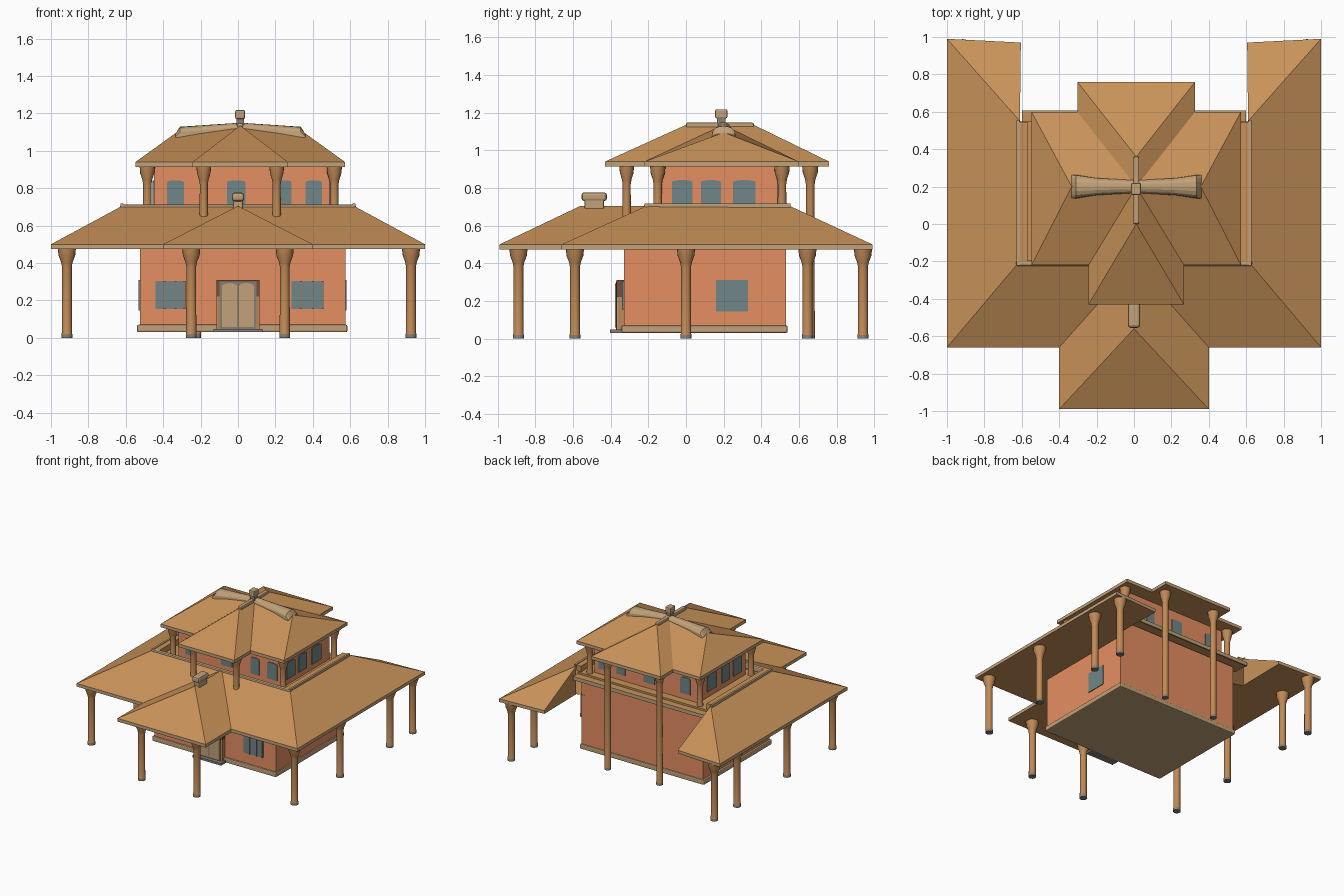
import bpy, bmesh, math
from mathutils import Vector

if "Cube" in bpy.data.objects:
    bpy.data.objects.remove(bpy.data.objects["Cube"])


def material(name, rgb):
    m = bpy.data.materials.new(name)
    m.diffuse_color = (*rgb, 1)
    m.use_nodes = True
    m.node_tree.nodes["Principled BSDF"].inputs["Base Color"].default_value = m.diffuse_color
    return m


ROOF = material("roof_tan", (0.58, 0.29, 0.10))
WALL = material("wall_terracotta", (0.79, 0.275, 0.123))
TRIM = material("trim_beige", (0.54, 0.36, 0.19))
POST = material("post_brown", (0.53, 0.255, 0.095))
GLASS = material("glass_blue_grey", (0.16, 0.24, 0.245))
GREY = material("stone_grey", (0.24, 0.21, 0.175))
DARK = material("dark_wood", (0.18, 0.08, 0.045))


def make(name, bm, *mats):
    me = bpy.data.meshes.new(name)
    bm.to_mesh(me)
    bm.free()
    ob = bpy.data.objects.new(name, me)
    bpy.context.collection.objects.link(ob)
    for m in mats:
        me.materials.append(m)
    return ob


def box(name, x0, x1, y0, y1, z0, z1, mat, bevel=0.0):
    bm = bmesh.new()
    bmesh.ops.create_cube(bm, size=1)
    for v in bm.verts:
        v.co = Vector(((x0 + x1) / 2 + v.co.x * (x1 - x0),
                       (y0 + y1) / 2 + v.co.y * (y1 - y0),
                       (z0 + z1) / 2 + v.co.z * (z1 - z0)))
    ob = make(name, bm, mat)
    if bevel:
        mod = ob.modifiers.new("bevel", 'BEVEL')
        mod.width, mod.segments = bevel, 2


def roof(name, pts, faces, edge_count, inner, x_shift=0.0):
    """Right half of a hipped roof, mirrored, with beige eaves and a flat soffit."""
    bm = bmesh.new()
    vs = [bm.verts.new(p) for p in pts]
    zb = pts[0][2] - 0.026
    low = [bm.verts.new((p[0], p[1], zb)) for p in pts[:edge_count]]
    for f in faces:
        bm.faces.new([vs[i] for i in f])
    for i in range(edge_count - 1):
        f = bm.faces.new((vs[i], vs[i + 1], low[i + 1], low[i]))
        f.material_index = 1 if abs(pts[i][2] - pts[i + 1][2]) < 0.01 else 0
    bm.faces.new(low + [bm.verts.new((x, y, zb)) for x, y in inner])
    bmesh.ops.recalc_face_normals(bm, faces=bm.faces)
    bm.faces.ensure_lookup_table()
    if bm.faces[0].normal.z < 0:
        bmesh.ops.reverse_faces(bm, faces=bm.faces)
    ob = make(name, bm, ROOF, TRIM)
    ob.location.x = x_shift
    ob.modifiers.new("mirror", 'MIRROR').use_clip = True


def column(name, x, y, z0, z1, r=0.027, foot=True):
    """Round post with a flared capital and a grey foot."""
    h = z1 - z0
    cap = min(0.10, h * 0.4)
    prof = [(r * 1.08, 0), (r * 1.08, 0.02), (r, 0.026), (r * 0.97, h - cap),
            (r * 1.15, h - cap * 0.75), (r * 1.65, h - cap * 0.4), (r * 1.8, h)]
    n = 16
    bm = bmesh.new()
    rings = [[bm.verts.new((x + q * math.cos(2 * math.pi * i / n),
                            y + q * math.sin(2 * math.pi * i / n), z0 + z))
              for i in range(n)] for q, z in prof]
    for k in range(len(rings) - 1):
        for i in range(n):
            j = (i + 1) % n
            f = bm.faces.new((rings[k][i], rings[k][j], rings[k + 1][j], rings[k + 1][i]))
            f.material_index = 1 if k == 0 and foot else 0
            f.smooth = True
    base = bm.faces.new(rings[0][::-1])
    base.material_index = 1 if foot else 0
    bm.faces.new(rings[-1])
    make(name, bm, POST, GREY)


def plate(name, side, pos, u0, u1, z0, z1, mat, arch=0.0, t=0.006):
    """Thin panel on a wall; side is front, back, left or right."""
    outline = [(u0, z0), (u1, z0), (u1, z1 - arch)]
    if arch:
        for i in range(1, 6):
            a = math.pi * i / 6
            outline.append(((u0 + u1) / 2 + (u1 - u0) / 2 * math.cos(a),
                            z1 - arch + arch * math.sin(a)))
    outline.append((u0, z1 - arch))
    sign = -1 if side in ("front", "left") else 1
    bm = bmesh.new()
    rows = []
    for d in (0, t * sign):
        rows.append([bm.verts.new((u, pos + d, z) if side in ("front", "back")
                                  else (pos + d, u, z)) for u, z in outline])
    n = len(outline)
    for r in rows:
        bm.faces.new(r)
    for i in range(n):
        j = (i + 1) % n
        bm.faces.new((rows[0][i], rows[0][j], rows[1][j], rows[1][i]))
    bmesh.ops.recalc_face_normals(bm, faces=bm.faces)
    make(name, bm, mat)


# Lower storey, skirting and floor step
box("lower_walls", -0.525, 0.575, -0.33, 0.53, 0.035, 0.612, WALL)
box("wall_skirting", -0.54, 0.585, -0.343, 0.54, 0.03, 0.07, TRIM, 0.008)
box("door_step", -0.13, 0.13, -0.405, -0.33, 0.03, 0.047, GREY)

# Entrance: jambs, lintel and arched double doors in a grey frame
box("door_jambs", -0.115, 0.115, -0.365, -0.33, 0.045, 0.22, POST)
box("door_lintel", -0.115, 0.115, -0.368, -0.33, 0.22, 0.31, DARK)
plate("door_frame", "front", -0.367, -0.098, 0.098, 0.047, 0.302, GREY)
for i, (a, b) in enumerate(((-0.086, -0.005), (0.005, 0.086))):
    plate(f"door_leaf_{i}", "front", -0.373, a, b, 0.058, 0.293, TRIM, 0.02, 0.005)

# Lower windows with mullions
for i, (a, b) in enumerate(((-0.44, -0.28), (0.285, 0.46))):
    plate(f"lower_front_window_{i}", "front", -0.33, a, b, 0.155, 0.305, GLASS)
    for k in (0.3, 0.66, 0.95):
        u = a + (b - a) * k
        plate(f"window_bar_{i}_{k}", "front", -0.336, u - 0.006, u + 0.006, 0.155, 0.305, GREY, t=0.004)
for side, pos in (("right", 0.575), ("left", -0.525)):
    plate(f"lower_{side}_window", side, pos, 0.16, 0.33, 0.145, 0.31, GLASS)

# Upper storey
box("upper_walls", -0.45, 0.49, -0.13, 0.485, 0.61, 0.935, WALL)
for i, (a, b) in enumerate(((-0.38, -0.29), (-0.06, 0.04), (0.21, 0.285), (0.36, 0.45))):
    plate(f"upper_front_window_{i}", "front", -0.13, a, b, 0.705, 0.842, GLASS, 0.01)
    plate(f"upper_back_window_{i}", "back", 0.485, a, b, 0.705, 0.842, GLASS, 0.01)
for i, (a, b) in enumerate(((-0.075, 0.035), (0.08, 0.185), (0.25, 0.37))):
    plate(f"upper_right_window_{i}", "right", 0.49, a, b, 0.705, 0.842, GLASS, 0.01)
    plate(f"upper_left_window_{i}", "left", -0.45, a, b, 0.705, 0.842, GLASS, 0.01)

# Lower roof: wide hip with front porch and two rear wings
E, T = 0.50, 0.705
roof("lower_roof",
     [(0, -0.99, E), (0.4, -0.99, E), (0.4, -0.66, E), (1, -0.66, E), (1, 0.99, E),
      (0.605, 0.97, E), (0.61, 0.55, T), (0.62, -0.21, T), (0, -0.21, T), (0, -0.56, T)],
     [(0, 1, 9), (1, 2, 8, 9), (2, 3, 7, 8), (3, 4, 6, 7), (4, 5, 6)],
     7, [(0.51, 0.52), (0.51, -0.31), (0, -0.31)])

# Deck and beams around the upper storey
box("upper_deck", -0.6, 0.6, -0.21, 0.55, 0.635, 0.66, ROOF)
box("rear_ledge", -0.6, 0.6, 0.47, 0.60, 0.622, 0.645, ROOF)
box("rear_ledge_edge", -0.6, 0.6, 0.595, 0.608, 0.615, 0.645, TRIM)
for s in (-1, 1):
    box(f"side_beam_{s}", s * 0.592 - 0.023, s * 0.592 + 0.023, -0.205, 0.545, 0.665, 0.712, ROOF)
    box(f"side_edge_{s}", s * 0.62 - 0.008, s * 0.62 + 0.008, -0.22, 0.555, 0.68, 0.717, TRIM)
box("front_beam", -0.63, 0.63, -0.225, -0.195, 0.665, 0.713, TRIM, 0.01)

# Upper roof: cross-shaped hip
E = 0.94
roof("upper_roof",
     [(0, -0.43, E), (0.255, -0.43, E), (0.255, -0.22, E), (0.56, -0.22, E), (0.56, 0.6, E),
      (0.315, 0.6, E), (0.315, 0.76, E), (0, 0.76, E),
      (0, 0.0, 1.135), (0, 0.2, 1.135), (0.345, 0.2, 1.095), (0, 0.36, 1.135)],
     [(0, 1, 8), (1, 2, 9, 8), (2, 3, 10, 9), (3, 4, 10), (4, 5, 9, 10),
      (5, 6, 11, 9), (6, 7, 11)],
     8, [(0, 0.47), (0.45, 0.47), (0.45, -0.115), (0, -0.115)], 0.012)

# Flared ridge cap across the upper roof
bm = bmesh.new()
rings = []
for x, w in ((-0.335, 0.066), (-0.31, 0.065), (-0.2, 0.048), (0.012, 0.036),
             (0.22, 0.048), (0.335, 0.065), (0.36, 0.066)):
    top = 1.09 if x in (-0.335, 0.36) else 1.128 + 0.022 * (1 - abs(x - 0.012) / 0.33)
    low = 1.05 + 0.04 * (1 - abs(x - 0.012) / 0.36)
    rings.append([bm.verts.new((x, 0.2 + w * math.cos(math.pi * i / 8),
                                low + (top - low) * max(0, math.sin(math.pi * i / 8)) ** 0.5
                                if 0 < i < 8 else low))
                  for i in range(9)])
for a, b in zip(rings, rings[1:]):
    for i in range(9):
        j = (i + 1) % 9
        f = bm.faces.new((a[i], a[j], b[j], b[i]))
bm.faces.new(rings[0])
bm.faces.new(rings[-1])
bmesh.ops.recalc_face_normals(bm, faces=bm.faces)
make("ridge_cap", bm, TRIM)

# Ridge strip, finial and porch ridge block
box("cross_ridge_strip", -0.004, 0.028, 0.0, 0.36, 1.115, 1.147, TRIM, 0.008)
box("finial_stem", -0.008, 0.032, 0.165, 0.21, 1.13, 1.19, GREY)
box("finial_top", -0.015, 0.038, 0.155, 0.22, 1.17, 1.218, TRIM, 0.008)
box("porch_ridge_block", -0.027, 0.027, -0.54, -0.435, 0.68, 0.74, TRIM, 0.008)
box("porch_ridge_top", -0.033, 0.033, -0.555, -0.42, 0.73, 0.777, TRIM, 0.015)

# Columns: veranda sides, porch, balcony and tall rear pair
for s in (-1, 1):
    for i, y in enumerate((-0.59, 0.0, 0.645, 0.94)):
        column(f"side_column_{s}_{i}", s * 0.92 + 0.005, y, 0, 0.48)
    column(f"porch_column_{s}", s * 0.25, -0.89, 0, 0.48)
    column(f"balcony_column_{s}", 0.012 + s * 0.195, -0.315, 0.6, 0.92, 0.022, False)
    column(f"tall_rear_column_{s}", 0.012 + s * 0.235, 0.66, 0, 0.92, 0.024)
    for i, y in enumerate((-0.15, 0.51)):
        column(f"corner_column_{s}_{i}", 0.015 + s * 0.5, y, 0.65, 0.92, 0.023, False)
